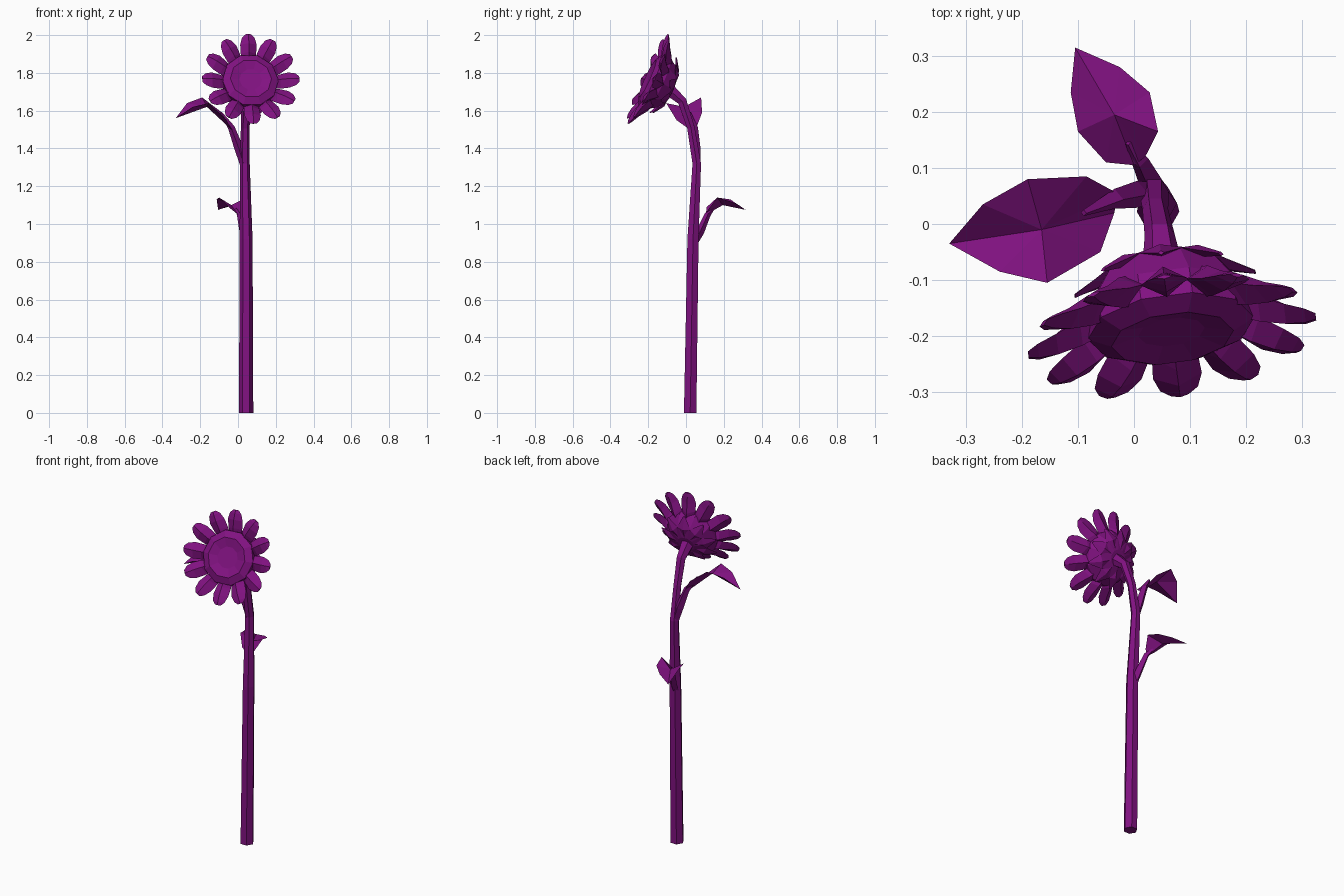
import bpy
import bmesh
from math import cos, sin, tau
from mathutils import Vector, Matrix

cube = bpy.data.objects.get("Cube")
if cube:
    bpy.data.objects.remove(cube, do_unlink=True)

# One colour for the whole plant
purple = bpy.data.materials.new("deep_purple")
purple.use_nodes = True
colour = (0.22, 0.006, 0.22, 1)
purple.diffuse_color = colour
purple.node_tree.nodes["Principled BSDF"].inputs["Base Color"].default_value = colour


def finish(name, bm, matrix=None):
    bmesh.ops.recalc_face_normals(bm, faces=bm.faces)
    mesh = bpy.data.meshes.new(name)
    bm.to_mesh(mesh)
    bm.free()
    mesh.materials.append(purple)
    obj = bpy.data.objects.new(name, mesh)
    if matrix:
        obj.matrix_world = matrix
    bpy.context.collection.objects.link(obj)
    return obj


def loft(bm, rings, cap=True):
    """Skin a list of closed rings, each with the same number of points."""
    loops = [[bm.verts.new(p) for p in ring] for ring in rings]
    n = len(loops[0])
    for a, b in zip(loops, loops[1:]):
        for i in range(n):
            j = (i + 1) % n
            bm.faces.new((a[i], a[j], b[j], b[i]))
    if cap:
        bm.faces.new(loops[0])
        bm.faces.new(loops[-1])
    return loops


def tube(name, path, radii, sides):
    pts = [Vector(p) for p in path]
    rings = []
    for i, p in enumerate(pts):
        t = (pts[min(i + 1, len(pts) - 1)] - pts[max(i - 1, 0)]).normalized()
        if i == 0:
            t = Vector((0, 0, 1))
        side = Vector((1, 0, 0))
        side = (side - t * side.dot(t)).normalized()
        other = t.cross(side)
        rings.append([p + radii[i] * (cos(tau * k / sides) * side + sin(tau * k / sides) * other)
                      for k in range(sides)])
    bm = bmesh.new()
    loft(bm, rings)
    return finish(name, bm)


def leaf(name, rib, outline):
    """Folded leaf: a fan of flat faces around a sunken midrib point."""
    bm = bmesh.new()
    centre = bm.verts.new(rib)
    edge = [bm.verts.new(p) for p in outline]
    for i, v in enumerate(edge):
        bm.faces.new((centre, v, edge[(i + 1) % len(edge)]))
    return finish(name, bm)


# Stem, bending forward to the flower head
tube("stem",
     [(.043, .022, 0), (.043, .037, .92), (.036, .057, 1.32),
      (.038, .026, 1.51), (.046, -.02, 1.65), (.053, -.1, 1.72)],
     [.038, .034, .026, .023, .027, .04], 6)

# Leaf stalks
tube("side_leaf_stalk",
     [(.035, .055, 1.3), (.005, .053, 1.4), (-.035, .045, 1.51), (-.09, .02, 1.59)],
     [.02, .024, .018, .006], 4)
tube("back_leaf_stalk",
     [(.035, .045, .9), (.03, .075, .96), (.01, .115, 1.05), (-.01, .145, 1.08)],
     [.02, .022, .016, .006], 4)

# Leaves
leaf("side_leaf", (-.165, -.01, 1.62),
     [(-.03, .055, 1.51), (-.085, .085, 1.59), (-.19, .08, 1.67), (-.27, .035, 1.64),
      (-.33, -.035, 1.56), (-.24, -.085, 1.62), (-.155, -.105, 1.64),
      (-.06, -.05, 1.55), (-.035, .02, 1.5)])
leaf("back_leaf", (-.035, .195, 1.1),
     [(0, .105, 1.05), (-.05, .11, 1.09), (-.1, .165, 1.14), (-.113, .235, 1.13),
      (-.105, .315, 1.075), (-.025, .28, 1.1), (.028, .235, 1.12),
      (.043, .165, 1.14), (.02, .12, 1.08)])

# Flower head frame: local z is the facing direction, local y points up
facing = Vector((.12, -.9, .41)).normalized()
right = Vector((0, 0, 1)).cross(facing).normalized()
up = facing.cross(right)
head = Matrix((right, up, facing)).transposed().to_4x4()
head.translation = (.068, -.2, 1.768)


def circle(r, w, sides):
    return [(r * cos(tau * k / sides), r * sin(tau * k / sides), w) for k in range(sides)]


# Seed disc with raised rim, and the cup behind it
bm = bmesh.new()
loops = loft(bm, [circle(r, w, 10) for r, w in
                  [(.05, -.14), (.11, -.125), (.15, -.065), (.15, -.015), (.11, .005), (.06, -.008)]])
finish("flower_disc", bm, head)

# Petals: ridged, diamond in section; stations are radius, half width, height, half thickness
stations = [(.1, .03, -.06, .03), (.16, .041, -.035, .03),
            (.205, .044, -.014, .02), (.24, .034, -.004, .012), (.259, .016, 0, .004)]
bm = bmesh.new()
count = 12
for k in range(count):
    turn = Matrix.Rotation(tau * k / count, 3, 'Z')
    loft(bm, [[turn @ Vector(p) for p in
               ((r, -h, w), (r, 0, w + t), (r, h, w), (r, 0, w - t))]
              for r, h, w, t in stations])
finish("petals", bm, head)

# Sepals: short pointed scales on the back of the cup
bm = bmesh.new()
count = 9
for k in range(count):
    turn = Matrix.Rotation(tau * (k + .25) / count, 3, 'Z')
    loft(bm, [[turn @ Vector(p) for p in
               ((r, -h, w), (r, 0, w + t), (r, h, w), (r, 0, w - t))]
              for r, h, w, t in [(.04, .02, -.13, .01), (.105, .04, -.122, .012),
                                 (.165, .006, -.09, .004)]])
finish("sepals", bm, head)
